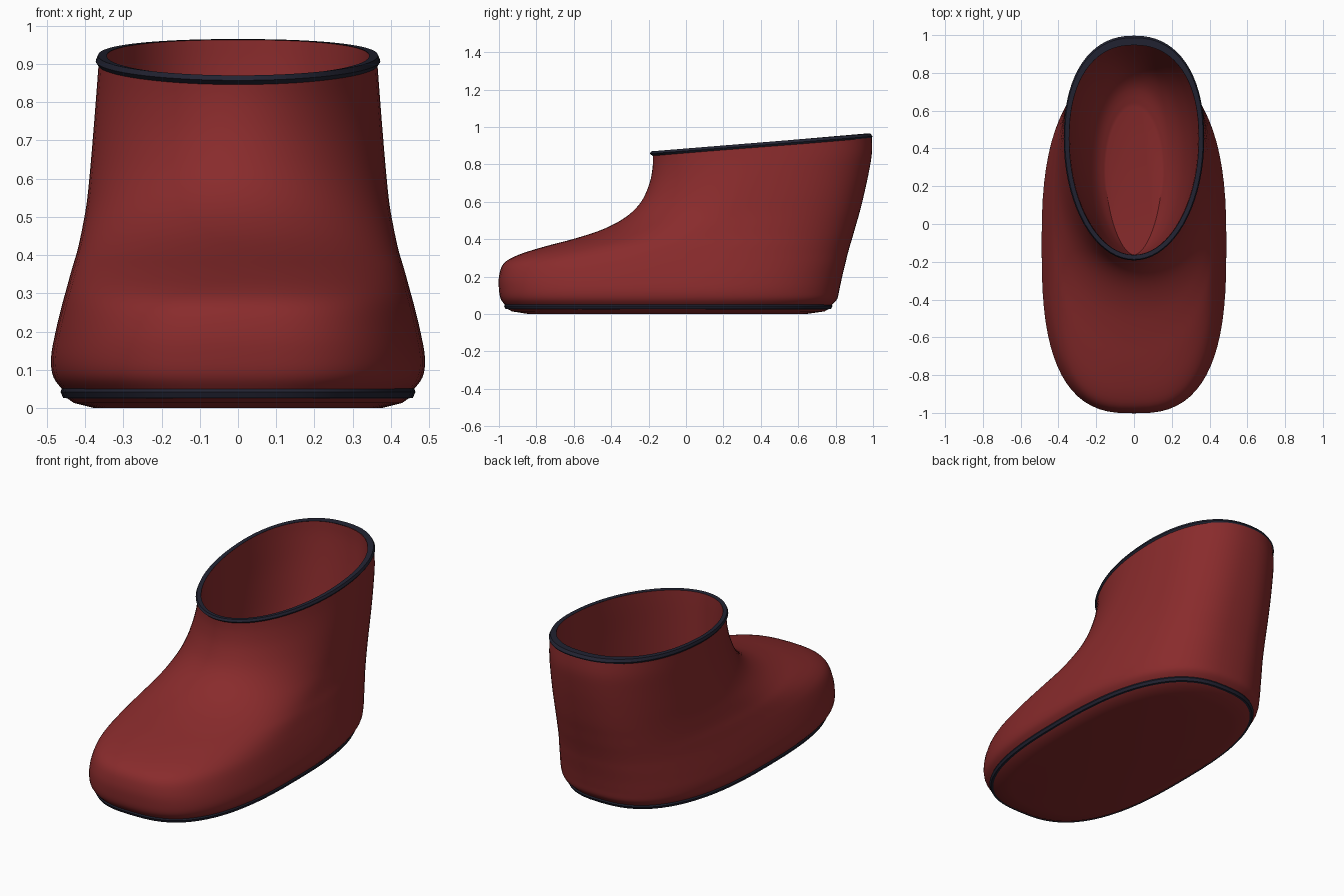
import bpy, math

N = 72


def material(name, col):
    m = bpy.data.materials.new(name)
    m.diffuse_color = (*col, 1)
    return m


red = material("red_fabric", (0.25, 0.024, 0.025))
dark = material("dark_trim", (0.016, 0.017, 0.032))


def ring(front, back, mid, half, nf, nb, zf, zb):
    """Egg-shaped loop, tilted from zf at the front to zb at the back."""
    pts = []
    for i in range(N):
        t = 2 * math.pi * i / N
        c, s = math.cos(t), math.sin(t)
        n = nb if s > 0 else nf
        x = half * math.copysign(abs(c) ** (2 / n), c)
        y = mid + (back - mid if s > 0 else mid - front) * math.copysign(abs(s) ** (2 / n), s)
        pts.append((x, y, zf + (zb - zf) * (y - front) / (back - front)))
    return pts


def smooth(keys, steps=4):
    """Catmull-Rom interpolation between key rings."""
    out = []
    k = [keys[0]] + keys + [keys[-1]]
    for i in range(1, len(k) - 2):
        for j in range(steps):
            t = j / steps
            out.append([0.5 * (2 * b + (c - a) * t + (2 * a - 5 * b + 4 * c - d) * t * t
                               + (3 * b - a - 3 * c + d) * t ** 3)
                        for a, b, c, d in zip(*k[i - 1:i + 3])])
    return out + [keys[-1]]


def loft(name, keys, mat, cap_first=False, cap_last=False, closed=False, angle=40):
    verts = [p for k in keys for p in ring(*k)]
    m = len(keys)
    faces = []
    for r in range(m if closed else m - 1):
        a, b = r * N, ((r + 1) % m) * N
        faces += [(a + i, a + (i + 1) % N, b + (i + 1) % N, b + i) for i in range(N)]
    if cap_first:
        faces.append(tuple(reversed(range(N))))
    if cap_last:
        faces.append(tuple(range((m - 1) * N, m * N)))
    me = bpy.data.meshes.new(name)
    me.from_pydata(verts, [], faces)
    me.materials.append(mat)
    ob = bpy.data.objects.new(name, me)
    bpy.context.collection.objects.link(ob)
    bpy.ops.object.select_all(action='DESELECT')
    ob.select_set(True)
    bpy.context.view_layer.objects.active = ob
    bpy.ops.object.shade_smooth_by_angle(angle=math.radians(angle))
    return ob


# Outer boot body: front, back, widest y, half width, front/back exponents, front z, back z
body = [
    (-.965, .775, -.10, .455, 2.75, 2.55, .045, .045),
    (-.99, .808, -.10, .482, 2.8, 2.55, .08, .08),
    (-1.0, .82, -.10, .489, 2.8, 2.55, .13, .13),
    (-1.0, .835, -.08, .477, 2.8, 2.57, .20, .20),
    (-.975, .852, -.05, .460, 2.75, 2.6, .27, .27),
    (-.90, .864, -.01, .447, 2.65, 2.6, .315, .32),
    (-.76, .878, .04, .434, 2.45, 2.6, .36, .37),
    (-.59, .893, .10, .420, 2.25, 2.6, .405, .42),
    (-.44, .91, .17, .408, 2.15, 2.57, .455, .48),
    (-.32, .93, .25, .396, 2.1, 2.52, .52, .55),
    (-.24, .952, .32, .387, 2.05, 2.46, .60, .64),
    (-.195, .976, .38, .378, 2, 2.4, .70, .75),
    (-.178, .994, .43, .370, 2, 2.34, .79, .86),
    (-.178, .993, .45, .364, 2, 2.28, .858, .95),
]
loft("boot_body", smooth(body), red)

# Inner lining: steep walls rounding into a floor that reaches under the front rim
lining = [
    (-.164, .947, .45, .343, 2, 2.28, .868, .963),
    (-.163, .945, .45, .338, 2, 2.28, .79, .87),
    (-.163, .925, .44, .328, 2, 2.28, .62, .68),
    (-.163, .89, .41, .305, 2, 2.25, .42, .45),
    (-.163, .83, .37, .26, 1.95, 2.2, .24, .26),
    (-.163, .74, .32, .205, 1.85, 2.1, .14, .15),
    (-.163, .62, .28, .15, 1.8, 2, .09, .10),
]
loft("inner_lining", smooth(lining), red, cap_last=True)

# Sole with bevelled lower edge
loft("sole", [
    (-.84, .64, -.10, .375, 2.6, 2.5, 0, 0),
    (-.93, .74, -.10, .43, 2.7, 2.5, .014, .014),
    (-.96, .77, -.10, .452, 2.75, 2.55, .03, .03),
    (-.96, .77, -.10, .452, 2.75, 2.55, .05, .05)], red, cap_first=True)

# Dark piping around the sole
loft("sole_piping", [
    (-.94, .755, -.10, .44, 2.75, 2.55, .025, .025),
    (-.965, .775, -.10, .457, 2.75, 2.55, .027, .027),
    (-.972, .783, -.10, .464, 2.75, 2.55, .042, .042),
    (-.967, .777, -.10, .459, 2.75, 2.55, .056, .056),
    (-.94, .755, -.10, .44, 2.75, 2.55, .056, .056)], dark, closed=True, angle=30)

# Dark piping around the opening
loft("rim_piping", [
    (-.178, .991, .45, .364, 2, 2.28, .846, .938),
    (-.193, .997, .45, .372, 2, 2.28, .857, .950),
    (-.187, .986, .45, .366, 2, 2.28, .870, .965),
    (-.164, .947, .45, .343, 2, 2.28, .868, .964)], dark, closed=True, angle=30)
